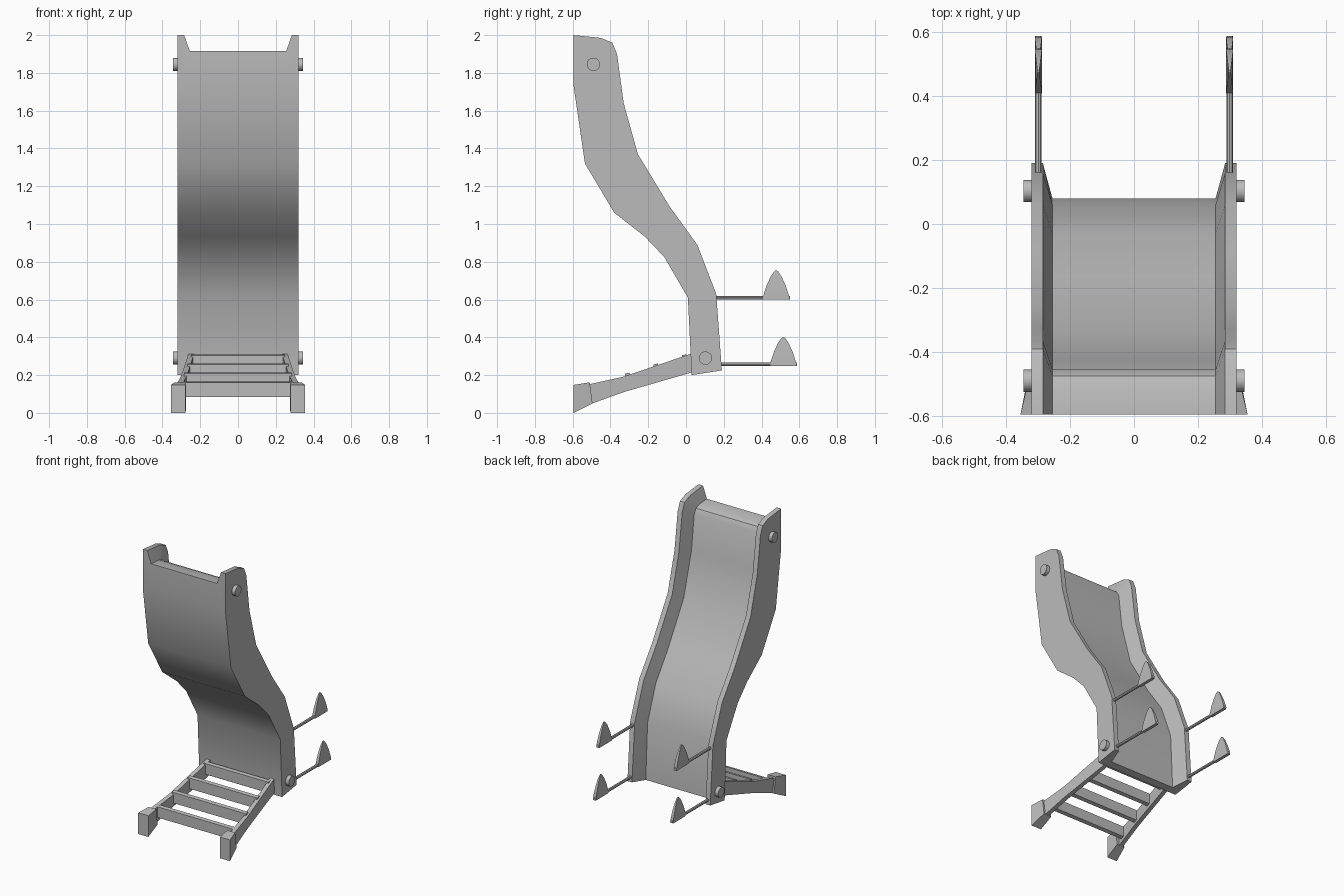
import bpy
import math
from mathutils import Vector

cube = bpy.data.objects.get("Cube")
if cube:
    bpy.data.objects.remove(cube)

grey = bpy.data.materials.new("plain_grey")
grey.use_nodes = True
COLOUR = (0.5, 0.5, 0.5, 1)
grey.diffuse_color = COLOUR
grey.node_tree.nodes["Principled BSDF"].inputs["Base Color"].default_value = COLOUR


def make(name, verts, faces, smooth=None):
    mesh = bpy.data.meshes.new(name)
    mesh.from_pydata(verts, [], faces)
    mesh.materials.append(grey)
    obj = bpy.data.objects.new(name, mesh)
    bpy.context.collection.objects.link(obj)
    bpy.ops.object.select_all(action='DESELECT')
    obj.select_set(True)
    bpy.context.view_layer.objects.active = obj
    bpy.ops.object.mode_set(mode='EDIT')
    bpy.ops.mesh.select_all(action='SELECT')
    bpy.ops.mesh.normals_make_consistent(inside=False)
    bpy.ops.object.mode_set(mode='OBJECT')
    if smooth:
        bpy.ops.object.shade_smooth_by_angle(angle=math.radians(smooth))
    return obj


def loft(name, rings, smooth=None):
    """Closed solid through rings that share a point count."""
    n = len(rings[0])
    verts = [v for ring in rings for v in ring]
    faces = [(k * n + i, k * n + (i + 1) % n, (k + 1) * n + (i + 1) % n, (k + 1) * n + i)
             for k in range(len(rings) - 1) for i in range(n)]
    faces += [tuple(range(n)), tuple(range(len(verts) - n, len(verts)))]
    return make(name, verts, faces, smooth)


def rod(name, start, end, radius, sides):
    start, end = Vector(start), Vector(end)
    turn = (end - start).to_track_quat('Z', 'Y')
    angles = [2 * math.pi * i / sides for i in range(sides)]
    circle = [turn @ Vector((math.cos(a), math.sin(a), 0)) * radius for a in angles]
    return loft(name, [[p + c for c in circle] for p in (start, end)], 40)


# Slide: rim, bed and underside paths in (y, z), bottom to top
rim = [(.19, .225), (.16, .63), (.06, .89), (-.085, 1.09), (-.255, 1.37),
       (-.33, 1.64), (-.365, 1.9), (-.39, 1.96), (-.45, 1.985), (-.595, 2)]
bed = [(.08, .208), (.06, .60), (-.03, .84), (-.165, 1.03), (-.34, 1.32),
       (-.425, 1.62), (-.455, 1.86), (-.475, 1.895), (-.51, 1.91), (-.595, 1.915)]
under = [(.03, .20), (.01, .61), (-.115, .825), (-.22, .935), (-.38, 1.06),
         (-.535, 1.32), (-.595, 1.73)]
OUTER, INNER, FLOOR = .32, .285, .255
strips = [(-OUTER, rim), (-INNER, rim), (-FLOOR, bed), (FLOOR, bed), (INNER, rim), (OUTER, rim)]
strips += [(OUTER, under), (-OUTER, under)]
verts, ids = [], []
for x, path in strips:
    ids.append(list(range(len(verts), len(verts) + len(path))))
    verts += [(x, y, z) for y, z in path]
faces = []
for a, b in list(zip(ids[:5], ids[1:6])) + [(ids[6], ids[7])]:
    faces += [(a[i], a[i + 1], b[i + 1], b[i]) for i in range(len(a) - 1)]
faces.append(ids[0] + ids[7][::-1])                      # side walls
faces.append(ids[5] + ids[6][::-1])
faces.append([s[0] for s in ids])                        # bottom end
faces.append([s[-1] for s in ids])                       # top of the front panel
make("slide", verts, faces, 30)

# Ladder rungs set between the rails
for i in range(4):
    y = -.01 - .15 * i
    top = .16 + .145 * ((y + .46) / .45)
    half = .245 + .065 * (.03 - y) / .53
    loft(f"rung_{i + 1}", [[(x, y - .012, top - .075), (x, y + .012, top - .068),
                            (x, y + .012, top + .005), (x, y - .012, top)]
                           for x in (-half, half)])

for side, s in (("left", 1), ("right", -1)):
    # Pivot bolts
    for place, y, z in (("upper", -.49, 1.845), ("lower", .103, .29)):
        rod(f"{place}_bolt_{side}", (s * .30, y, z), (s * .345, y, z), .035, 24)

    # Ladder rail, splaying outwards to the foot
    sections = [(.04, .217, .318, .245), (-.33, .11, .192, .288), (-.51, .045, .152, .31)]
    loft(f"ladder_rail_{side}",
         [[(s * (x - .015), y, lo), (s * (x + .015), y, lo),
           (s * (x + .015), y, hi), (s * (x - .015), y, hi)] for y, lo, hi, x in sections])

    # Foot block
    loft(f"ladder_foot_{side}",
         [[(s * a, y, lo), (s * b, y, lo), (s * b, y2, hi), (s * a, y2, hi)]
          for y, y2, lo, hi, a, b in ((-.495, -.51, .05, .162, .275, .335),
                                      (-.595, -.595, 0, .148, .277, .355))])

    # Ground spikes with tapered fins
    for place, y0, y1, z in (("upper", .15, .55, .61), ("lower", .17, .588, .257)):
        x = s * .299
        rod(f"{place}_spike_{side}", (x, y0, z), (x, y1, z), .010, 8)
        mid = y1 - .073
        rings = [[(x + sx * w, mid + sy * d, z + h)
                  for sx, sy in ((-1, -1), (1, -1), (1, 1), (-1, 1))]
                 for h, d, w in ((-.01, .069, .011), (.01, .068, .011), (.065, .050, .009),
                                 (.115, .027, .006), (.137, .012, .004), (.145, .003, .003))]
        loft(f"{place}_fin_{side}", rings, 30)
